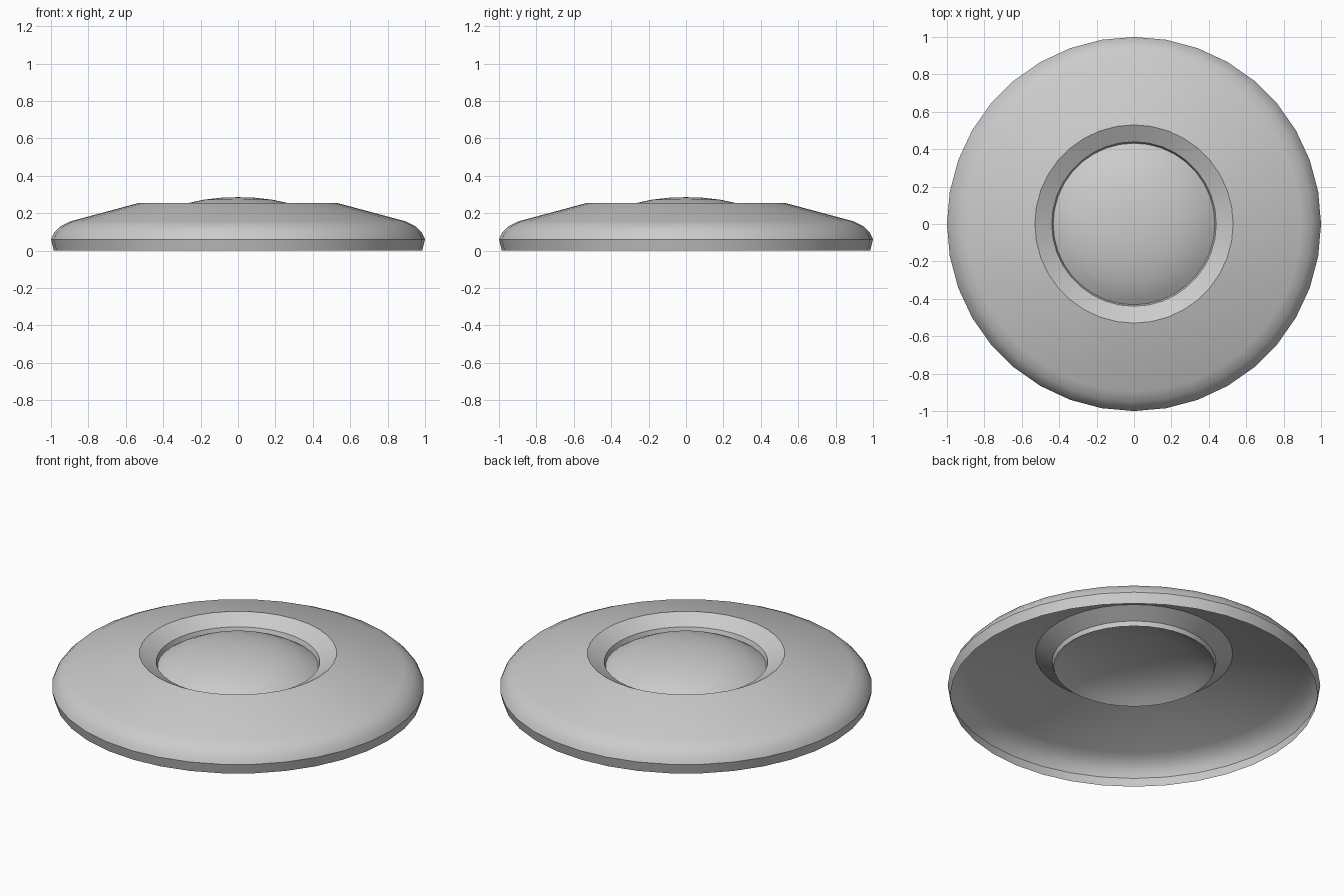
import bpy, bmesh, math

if "Cube" in bpy.data.objects:
    bpy.data.objects.remove(bpy.data.objects["Cube"])

SEGMENTS = 36


def lathe(name, profile):
    """Spin an (r, z) profile around z into an open, smooth-shaded shell."""
    bm = bmesh.new()
    verts = [bm.verts.new((r, 0, z)) for r, z in profile]
    edges = [bm.edges.new(pair) for pair in zip(verts, verts[1:])]
    bmesh.ops.spin(bm, geom=verts + edges, cent=(0, 0, 0), axis=(0, 0, 1),
                   angle=2 * math.pi, steps=SEGMENTS, use_duplicate=False)
    bmesh.ops.remove_doubles(bm, verts=bm.verts, dist=1e-4)
    bmesh.ops.recalc_face_normals(bm, faces=bm.faces)
    # Both shells are open below, so their faces should point up overall
    if sum(f.normal.z * f.calc_area() for f in bm.faces) < 0:
        bmesh.ops.reverse_faces(bm, faces=bm.faces)
    mesh = bpy.data.meshes.new(name)
    bm.to_mesh(mesh)
    bm.free()
    obj = bpy.data.objects.new(name, mesh)
    bpy.context.collection.objects.link(obj)
    bpy.ops.object.select_all(action='DESELECT')
    obj.select_set(True)
    bpy.context.view_layer.objects.active = obj
    bpy.ops.object.shade_smooth_by_angle(angle=math.radians(30))
    return obj


# Outer shell: rim, sloping top, recessed collar and short inner wall
lathe("disc_shell", [(0.985, 0), (1.0, 0.06), (0.985, 0.093), (0.95, 0.13),
                     (0.895, 0.157), (0.53, 0.255), (0.44, 0.205), (0.432, 0.178)])

# Shallow dome sitting in the recess
lathe("centre_dome", [(0.432, 0.178), (0.39, 0.205), (0.33, 0.234), (0.26, 0.256),
                      (0.18, 0.273), (0.09, 0.283), (0, 0.286)])
